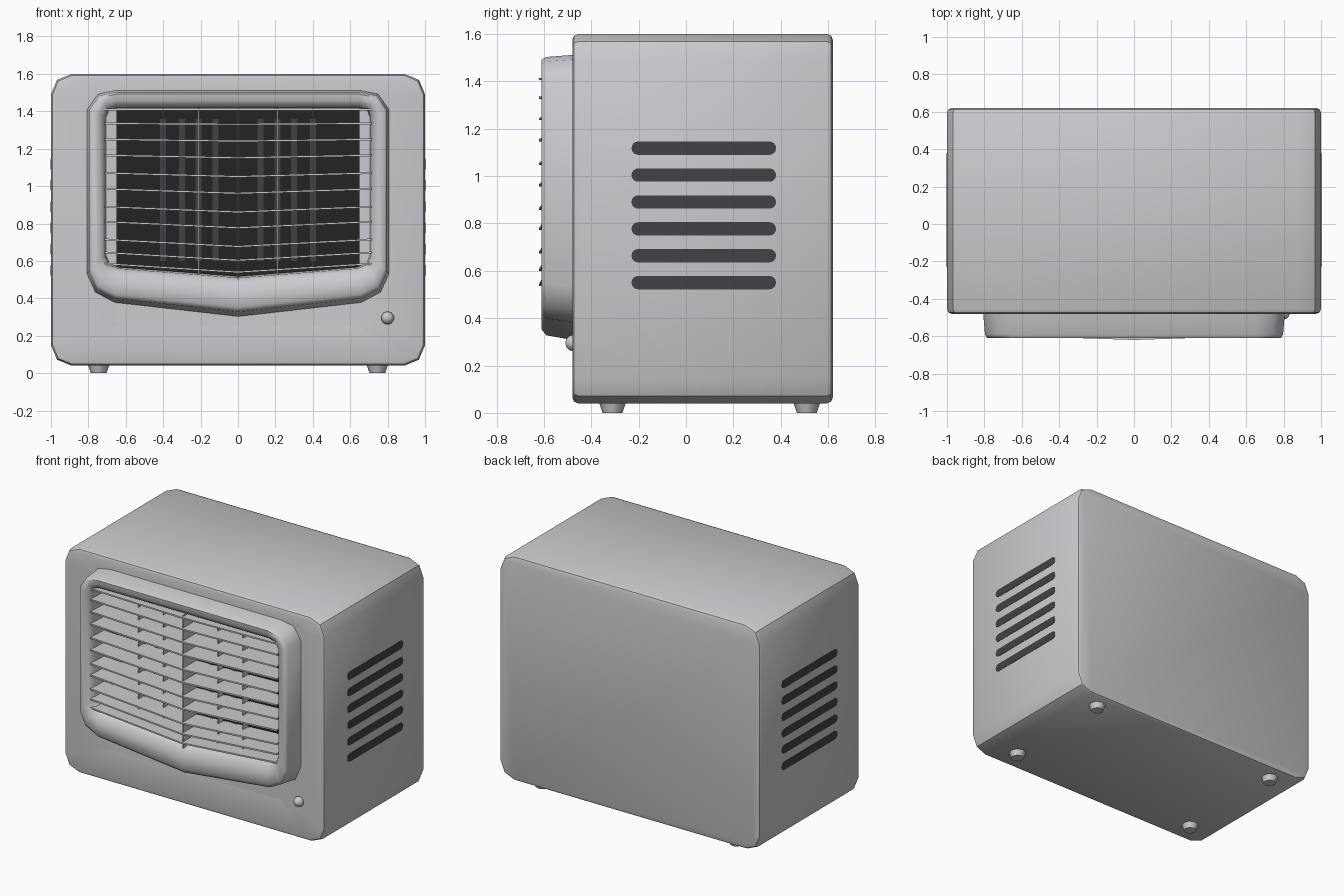
import bpy, bmesh, math
from mathutils import Matrix

if "Cube" in bpy.data.objects:
    bpy.data.objects.remove(bpy.data.objects["Cube"])


def material(name, rgb):
    m = bpy.data.materials.new(name)
    m.diffuse_color = (*rgb, 1)
    m.use_nodes = True
    m.node_tree.nodes["Principled BSDF"].inputs["Base Color"].default_value = m.diffuse_color
    return m


SHELL = material("light grey shell", (0.60, 0.59, 0.62))
GREY = material("dark grey vents", (0.055, 0.052, 0.062))
BLACK = material("black interior", (0.017, 0.017, 0.017))


def finish(name, bm, mat, angle=40):
    bmesh.ops.recalc_face_normals(bm, faces=bm.faces)
    me = bpy.data.meshes.new(name)
    bm.to_mesh(me)
    bm.free()
    me.materials.append(mat)
    for p in me.polygons:
        p.use_smooth = True
    me.set_sharp_from_angle(angle=math.radians(angle))
    ob = bpy.data.objects.new(name, me)
    bpy.context.collection.objects.link(ob)
    return ob


def loft(name, rings, mat, angle=40, closed=False):
    """Skin a list of equal-length 3D rings, capped or joined end to end."""
    bm = bmesh.new()
    vs = [[bm.verts.new(p) for p in r] for r in rings]
    n = len(vs[0])
    pairs = list(zip(vs, vs[1:]))
    if closed:
        pairs.append((vs[-1], vs[0]))
    else:
        bm.faces.new(vs[0])
        bm.faces.new(vs[-1])
    for a, b in pairs:
        for i in range(n):
            j = (i + 1) % n
            bm.faces.new((a[i], a[j], b[j], b[i]))
    return finish(name, bm, mat, angle)


def box(name, x0, x1, y0, y1, z0, z1, mat):
    def rect(y):
        return [(x0, y, z0), (x1, y, z0), (x1, y, z1), (x0, y, z1)]
    return loft(name, [rect(y0), rect(y1)], mat)


def round_rect(a0, a1, b0, b1, r, seg):
    pts = []
    corners = [(a1 - r, b1 - r), (a0 + r, b1 - r), (a0 + r, b0 + r), (a1 - r, b0 + r)]
    for k, (a, b) in enumerate(corners):
        for s in range(seg + 1):
            t = math.pi / 2 * (k + s / seg)
            pts.append((a + r * math.cos(t), b + r * math.sin(t)))
    return pts


# Cabinet: rounded tube with soft rims and a shallow dished front
def cabinet_ring(y, inset, r=0.11):
    return [(x, y, z) for x, z in
            round_rect(-1 + inset, 1 - inset, 0.04 + inset, 1.6 - inset, r, 2)]


dish = [(x, -0.45, z) for x, z in round_rect(-0.65, 0.65, 0.25, 1.44, 0.01, 2)]
loft("cabinet", [cabinet_ring(0.62, 0.025, 0.095), cabinet_ring(0.613, 0.008, 0.105),
                 cabinet_ring(0.595, 0), cabinet_ring(-0.455, 0),
                 cabinet_ring(-0.473, 0.008, 0.105), cabinet_ring(-0.48, 0.025, 0.095),
                 dish], SHELL)

# Bezel: outer and inner outlines with a V-shaped bottom
outer = [(0, .30), (.66, .375), (.765, .43), (.81, .53), (.81, 1.41), (.75, 1.495), (.65, 1.515)]
inner = [(0, .51), (.64, .56), (.69, .58), (.71, .63), (.71, 1.37), (.69, 1.41), (.65, 1.42)]


def bezel_ring(y, t):
    half = [(a + (c - a) * t, b + (d - b) * t) for (a, b), (c, d) in zip(outer, inner)]
    pts = half + [(0, half[-1][1])] + [(-x, z) for x, z in reversed(half[1:])]
    return [(x, y, z) for x, z in pts]


loft("bezel", [bezel_ring(-0.43, 0), bezel_ring(-0.59, 0.13), bezel_ring(-0.61, 0.25),
               bezel_ring(-0.607, 0.6), bezel_ring(-0.59, 0.88), bezel_ring(-0.56, 1),
               bezel_ring(-0.44, 1.04)], SHELL, 65, closed=True)

# Dark outlet behind the louvres, with grey strips
box("outlet_back", -0.65, 0.65, -0.46, -0.445, 0.47, 1.41, BLACK)
for x in (-0.4, -0.3, -0.21, -0.12, 0.12, 0.21, 0.3, 0.4):
    box("outlet_strip", x - 0.016, x + 0.016, -0.466, -0.459, 0.6, 1.36, GREY)

# Horizontal louvres, bent to a point in the middle
for z in (1.41, 1.335, 1.25, 1.165, 1.07, .985, .89, .81, .715, .645, .585):
    drop = 0.045 * (1.42 - z) / 0.84
    rings = []
    for x in (-0.715, 0, 0.715):
        front = -0.62 if x == 0 else -0.596
        zc = z - drop if x == 0 else z
        rings.append([(x, front, zc - .005), (x, front, zc + .005),
                      (x, -0.46, zc + .005), (x, -0.46, zc - .005)])
    loft("louvre", rings, SHELL, 10)

# Vertical fins
box("centre_fin", -0.004, 0.004, -0.605, -0.455, 0.5, 1.42, SHELL)
for x in (-0.4, -0.21, 0.21, 0.4):
    box("side_fin", x - 0.003, x + 0.003, -0.52, -0.455, 0.53, 1.42, SHELL)

# Side vent slots
for s in (-1, 1):
    for i in range(6):
        z = 0.55 + i * 0.1135
        shape = round_rect(-0.23, 0.38, z - 0.028, z + 0.028, 0.027, 4)
        loft("side_vent", [[(s * x, y, zz) for y, zz in shape] for x in (0.996, 1.002)], GREY)

# Power knob
bm = bmesh.new()
bmesh.ops.create_uvsphere(bm, u_segments=10, v_segments=6, radius=0.035,
                          matrix=Matrix.Translation((0.8, -0.475, 0.295))
                          @ Matrix.Rotation(math.pi / 2, 4, 'X'))
finish("power_knob", bm, SHELL, 60)

# Feet
for x in (-0.745, 0.745):
    for y in (-0.31, 0.51):
        bm = bmesh.new()
        bmesh.ops.create_cone(bm, cap_ends=True, segments=8, radius1=0.042, radius2=0.062,
                              depth=0.06, matrix=Matrix.Translation((x, y, 0.03)))
        finish("foot", bm, SHELL, 50)
